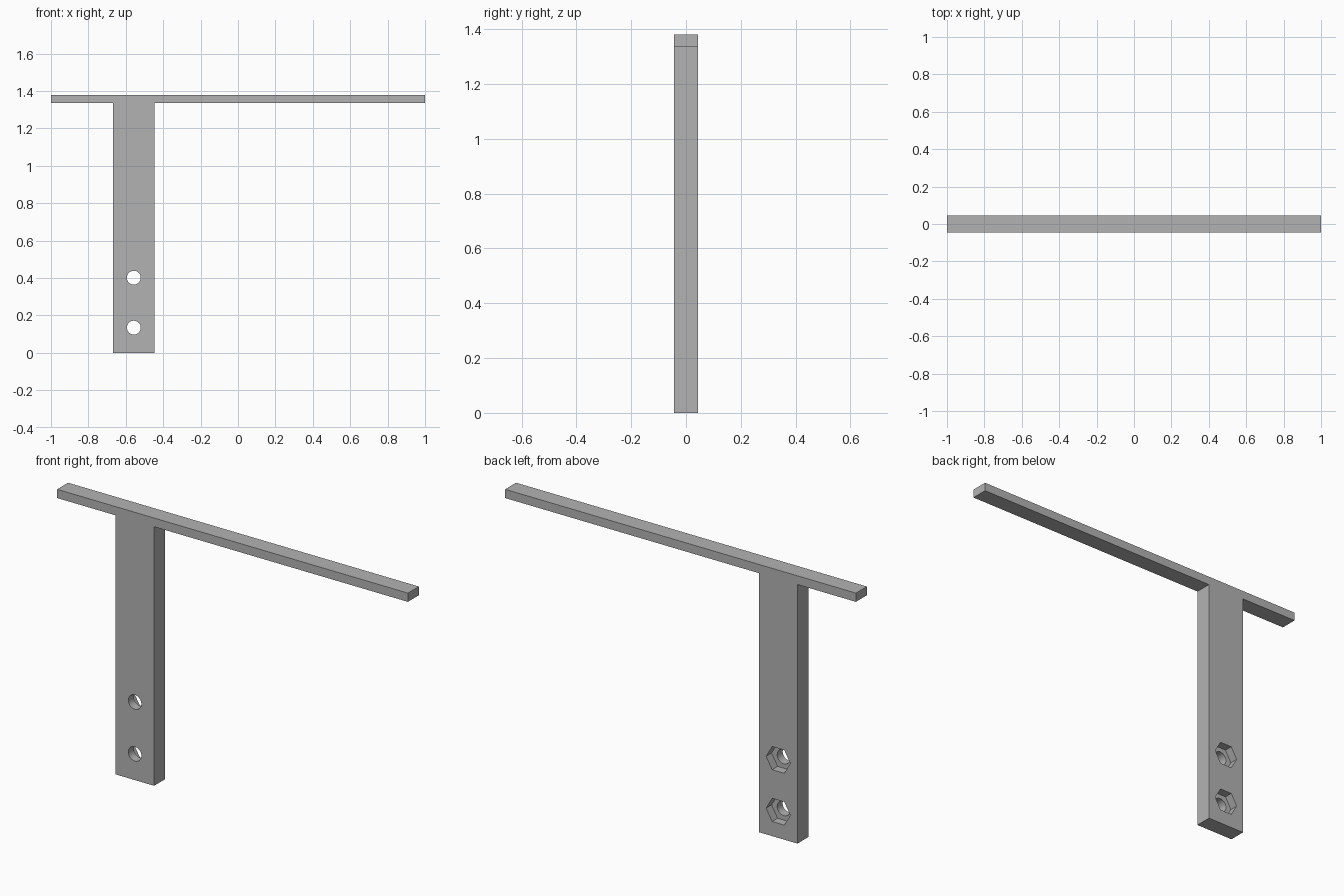
import bpy, bmesh, math
from mathutils import Matrix

old = bpy.data.objects.get("Cube")
if old:
    bpy.data.objects.remove(old, do_unlink=True)

GREY = (0.45, 0.45, 0.45, 1)
mat = bpy.data.materials.new("plain grey")
mat.use_nodes = True
mat.diffuse_color = GREY
mat.node_tree.nodes["Principled BSDF"].inputs["Base Color"].default_value = GREY

HALF = 0.0445            # half thickness of the bracket
POST_X = -0.557
POST_W = 0.11
BAR_Z, TOP_Z = 1.335, 1.38


def make_object(name, bm):
    bmesh.ops.recalc_face_normals(bm, faces=bm.faces)
    mesh = bpy.data.meshes.new(name)
    bm.to_mesh(mesh)
    bm.free()
    mesh.materials.append(mat)
    obj = bpy.data.objects.new(name, mesh)
    bpy.context.collection.objects.link(obj)
    return obj


def cutter(name, sides, radius, y0, y1, z):
    """Hidden prism along y, used to cut the post."""
    bm = bmesh.new()
    place = Matrix.Translation((POST_X, (y0 + y1) / 2, z)) @ Matrix.Rotation(math.pi / 2, 4, "X")
    # a corner of the prism points along x
    bmesh.ops.create_cone(bm, cap_ends=True, segments=sides, radius1=radius,
                          radius2=radius, depth=y1 - y0,
                          matrix=place @ Matrix.Rotation(math.pi / 2, 4, "Z"))
    obj = make_object(name, bm)
    obj.hide_render = True
    return obj


# T-shaped bracket: one outline pushed through its thickness
left, right = POST_X - POST_W, POST_X + POST_W
outline = [(left, 0), (right, 0), (right, BAR_Z), (1, BAR_Z),
           (1, TOP_Z), (-1, TOP_Z), (-1, BAR_Z), (left, BAR_Z)]
bm = bmesh.new()
face = bm.faces.new([bm.verts.new((x, -HALF, z)) for x, z in outline])
pushed = bmesh.ops.extrude_face_region(bm, geom=[face])["geom"]
bmesh.ops.translate(bm, vec=(0, 2 * HALF, 0),
                    verts=[v for v in pushed if isinstance(v, bmesh.types.BMVert)])
bracket = make_object("bracket", bm)

# Bolt holes with hexagonal nut pockets in the back
cutters = []
for label, z in (("lower", 0.135), ("upper", 0.402)):
    cutters.append(cutter(label + "_bolt_hole", 48, 0.037, -0.1, 0.1, z))
    cutters.append(cutter(label + "_nut_pocket", 6, 0.069, 0, 0.1, z))

bpy.context.view_layer.objects.active = bracket
bracket.select_set(True)
for tool in cutters:
    mod = bracket.modifiers.new(tool.name, "BOOLEAN")
    mod.operation = "DIFFERENCE"
    mod.solver = "EXACT"
    mod.object = tool
    bpy.ops.object.modifier_apply(modifier=mod.name)
for tool in cutters:
    bpy.data.objects.remove(tool, do_unlink=True)

bpy.ops.object.shade_smooth_by_angle(angle=math.radians(30))
